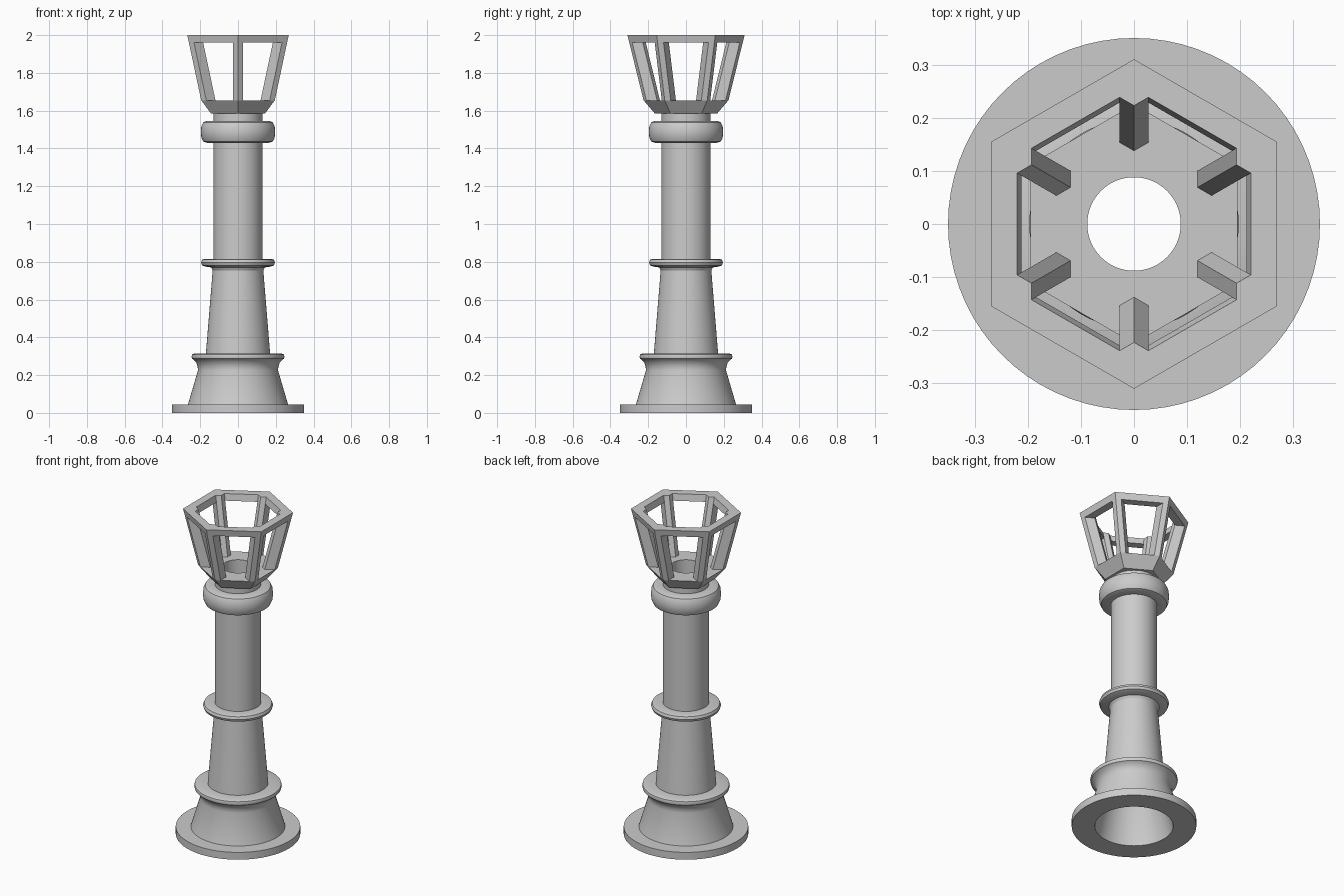
import bpy, bmesh, math
from mathutils import Matrix, Vector

cube = bpy.data.objects.get("Cube")
if cube:
    bpy.data.objects.remove(cube)

# single colour for the whole lamp post
grey = bpy.data.materials.new("stone grey")
grey.use_nodes = True
colour = (0.6, 0.6, 0.6, 1)
grey.diffuse_color = colour
grey.node_tree.nodes["Principled BSDF"].inputs["Base Color"].default_value = colour

BORE = 0.088
SILL_Z, BAND_Z, TOP_Z = 1.655, 1.96, 2.0
SILL_R, TOP_R = 0.225, 0.31


def corner_radius(z):
    """Corner radius of the flaring lantern at height z."""
    return SILL_R + (TOP_R - SILL_R) * (z - SILL_Z) / (TOP_Z - SILL_Z)


def ring(radius, z, sides, hexagonal=False):
    points = []
    for i in range(sides):
        a = math.pi / 6 + math.tau * i / sides
        r = radius
        if hexagonal:
            off = (a - math.pi / 6) % (math.pi / 3) - math.pi / 6
            r = radius * math.cos(math.pi / 6) / math.cos(off)
        points.append(Vector((r * math.cos(a), r * math.sin(a), z)))
    return points


def skin(bm, rings, closed):
    """Join rings of points; closed links last to first, otherwise cap the ends."""
    loops = [[bm.verts.new(p) for p in points] for points in rings]
    pairs = list(zip(loops, loops[1:]))
    if closed:
        pairs.append((loops[-1], loops[0]))
    else:
        bm.faces.new(loops[0][::-1])
        bm.faces.new(loops[-1])
    n = len(loops[0])
    for a, b in pairs:
        for i in range(n):
            j = (i + 1) % n
            bm.faces.new((a[i], a[j], b[j], b[i]))


def finish(name, bm, smooth=False):
    bmesh.ops.recalc_face_normals(bm, faces=bm.faces)
    mesh = bpy.data.meshes.new(name)
    bm.to_mesh(mesh)
    bm.free()
    mesh.materials.append(grey)
    obj = bpy.data.objects.new(name, mesh)
    bpy.context.collection.objects.link(obj)
    if smooth:
        bpy.ops.object.select_all(action='DESELECT')
        obj.select_set(True)
        bpy.context.view_layer.objects.active = obj
        bpy.ops.object.shade_smooth_by_angle(angle=math.radians(32))
    return obj


# hollow turned column: foot, flared base, rings, shaft, collar, neck, then the bore
foot = [(0.35, 0), (0.35, 0.045), (0.265, 0.045), (0.212, 0.225)]
base_lip = [(0.214, 0.247), (0.222, 0.268), (0.236, 0.282), (0.243, 0.287),
            (0.246, 0.298), (0.243, 0.309), (0.232, 0.314), (0.17, 0.315)]
middle_ring = [(0.134, 0.755), (0.142, 0.77), (0.175, 0.775), (0.19, 0.781),
               (0.196, 0.796), (0.19, 0.811), (0.175, 0.816), (0.13, 0.816)]
collar = [(0.13, 1.43), (0.165, 1.43), (0.184, 1.437), (0.194, 1.458), (0.197, 1.487),
          (0.194, 1.518), (0.184, 1.538), (0.165, 1.546), (0.13, 1.546)]
neck = [(0.13, 1.585), (BORE, 1.585)]
inside = [(BORE, 0.79), (0.125, 0.31), (0.168, 0.225), (0.22, 0)]
bm = bmesh.new()
skin(bm, [ring(r, z, 72) for r, z in foot + base_lip + middle_ring + collar + neck + inside], True)
finish("column", bm, True)

# hexagonal lantern floor with a round hole
bm = bmesh.new()
skin(bm, [ring(BORE, 1.585, 72), ring(0.165, 1.585, 72, True),
          ring(SILL_R, SILL_Z, 72, True), ring(BORE, SILL_Z, 72)], True)
finish("lantern_floor", bm, True)

# hexagonal band around the top
THICK = 0.056
low = corner_radius(BAND_Z)
bm = bmesh.new()
skin(bm, [ring(low, BAND_Z, 6), ring(TOP_R, TOP_Z, 6),
          ring(TOP_R - THICK, TOP_Z, 6), ring(low - THICK, BAND_Z, 6)], True)
finish("lantern_top_band", bm)

# six leaning corner posts, each with a pointed inner edge that runs up inside the band
HALF = 0.027
DROP = HALF * math.tan(math.pi / 6)
post = [(0, 0), (HALF, DROP), (HALF, THICK + DROP), (0, THICK + 2 * DROP),
        (-HALF, THICK + DROP), (-HALF, DROP)]
tip = [(0, THICK)] + post[2:5]


def section(outline, z):
    return [Vector((x, corner_radius(z) - depth, z)) for x, depth in outline]


for k in range(6):
    turn = Matrix.Rotation(k * math.pi / 3, 4, 'Z')
    bm = bmesh.new()
    skin(bm, [section(post, SILL_Z), section(post, BAND_Z)], False)
    skin(bm, [section(tip, BAND_Z), section(tip, TOP_Z)], False)
    bm.transform(turn)
    finish(f"lantern_post_{k + 1}", bm)
